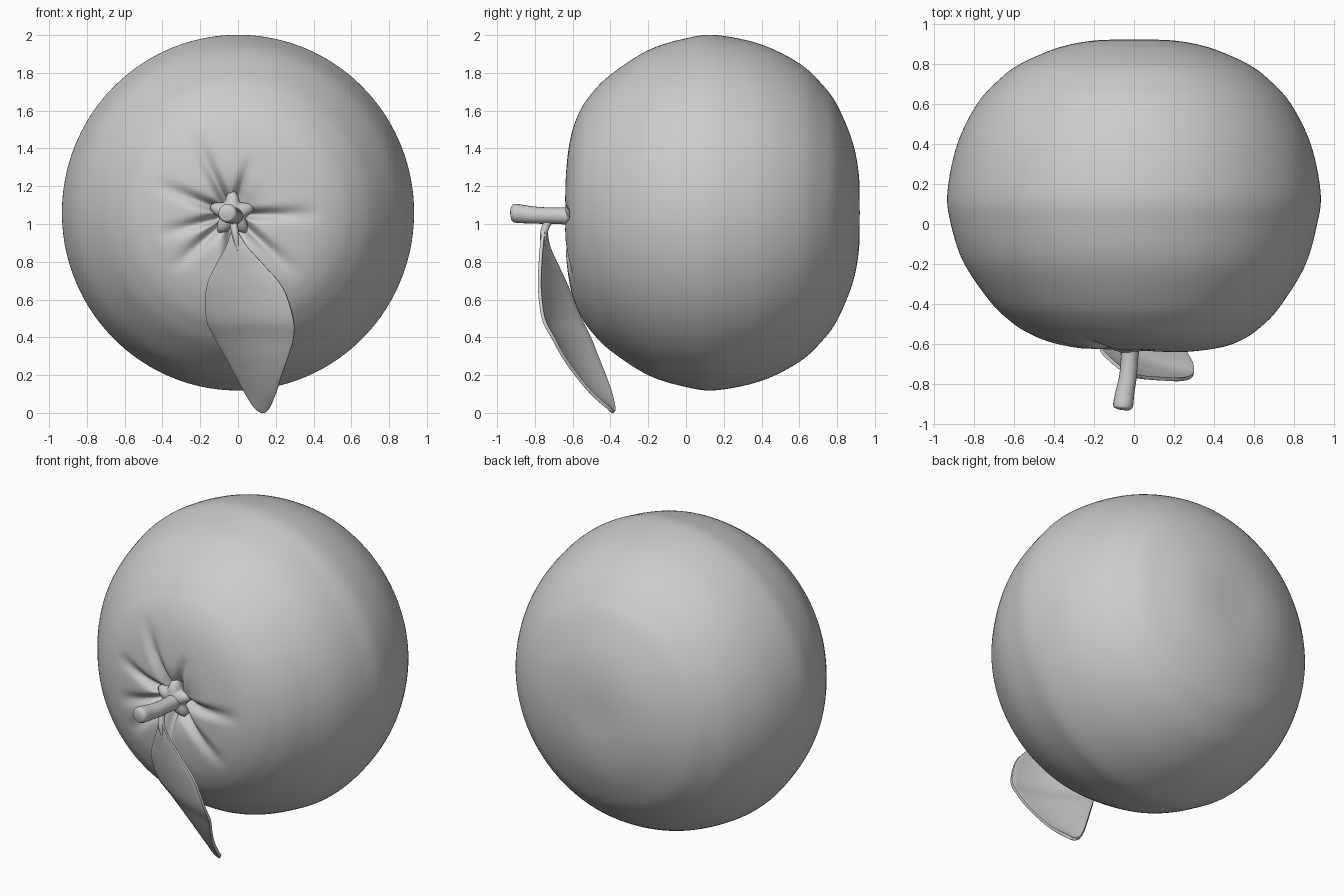
import bpy, bmesh, math
from mathutils import Vector

if "Cube" in bpy.data.objects:
    bpy.data.objects.remove(bpy.data.objects["Cube"])


def smooth_path(points, steps):
    """Catmull-Rom interpolation of tuples of any length."""
    pts = [Vector(p) for p in points]
    pts = [pts[0] * 2 - pts[1]] + pts + [pts[-1] * 2 - pts[-2]]
    out = []
    for i in range(1, len(pts) - 2):
        a, b, c, d = pts[i - 1:i + 3]
        for k in range(steps):
            t = k / steps
            out.append(0.5 * (2 * b + (c - a) * t + (2 * a - 5 * b + 4 * c - d) * t * t
                              + (3 * b - a - 3 * c + d) * t ** 3))
    out.append(pts[-2])
    return out


def skin(name, rings, closed=True, cap=False):
    """Bridge equal-length rings of points into a smooth surface."""
    bm = bmesh.new()
    rows = [[bm.verts.new(p) for p in ring] for ring in rings]
    n = len(rows[0])
    for a, b in zip(rows, rows[1:]):
        for j in range(n if closed else n - 1):
            k = (j + 1) % n
            bm.faces.new((a[j], a[k], b[k], b[j]))
    if cap:
        bm.faces.new(rows[0])
        bm.faces.new(rows[-1])
    bmesh.ops.remove_doubles(bm, verts=bm.verts, dist=1e-5)
    bmesh.ops.recalc_face_normals(bm, faces=bm.faces)
    me = bpy.data.meshes.new(name)
    bm.to_mesh(me)
    bm.free()
    me.shade_smooth()
    ob = bpy.data.objects.new(name, me)
    bpy.context.collection.objects.link(ob)
    return ob


def tube(name, points, sides=20):
    """Round tube through (x, y, z, radius) points, capped."""
    path = smooth_path(points, 6)
    rings = []
    for i, p in enumerate(path):
        t = (path[min(i + 1, len(path) - 1)].to_3d() - path[max(i - 1, 0)].to_3d()).normalized()
        u = t.cross(Vector((1, 0, 0))).normalized()
        v = t.cross(u)
        rings.append([p.to_3d() + p[3] * (math.cos(a) * u + math.sin(a) * v)
                      for a in (j * math.tau / sides for j in range(sides))])
    return skin(name, rings, cap=True)


# Fruit body: profile (y, radius) turned round the y axis, creased at the stem end
CX, CZ = -0.03, 1.05
CREASES = [(116, 0.52), (72, 0.32), (0, 0.48), (-43, 0.50), (-95, 0.4),
           (-138, 0.45), (-165, 0.42), (158, 0.46)]
profile = smooth_path([(-0.57, 0.001), (-0.595, 0.08), (-0.625, 0.16), (-0.63, 0.26),
                       (-0.605, 0.42), (-0.56, 0.54), (-0.5, 0.63), (-0.4, 0.73),
                       (-0.2, 0.86), (0, 0.923), (0.16, 0.94), (0.4, 0.89), (0.6, 0.79),
                       (0.72, 0.68), (0.8, 0.57), (0.88, 0.38), (0.915, 0.2),
                       (0.92, 0.001)], 8)


def crease_depth(x, z):
    depth = 0
    for deg, length in CREASES:
        a = math.radians(deg)
        along = (x - CX) * math.cos(a) + (z - CZ) * math.sin(a)
        side = -(x - CX) * math.sin(a) + (z - CZ) * math.cos(a)
        if 0 < along < length:
            fade = min(1, along / 0.08) * (1 - along / length)
            width = 0.018 + 0.06 * along
            depth = max(depth, 0.065 * fade * math.exp(-(side / width) ** 2))
    return depth


SEGS = 200
rings = []
for y, r in profile:
    ring = []
    front = max(0, min(1, -y / 0.6))
    for j in range(SEGS):
        a = j * math.tau / SEGS
        off = max(0, 1 - r / 0.5) * front
        x = 0.99 * r * math.cos(a) + CX * off
        z = 1.06 + r * math.sin(a) - 0.01 * off
        dy = -0.04 * x * front
        if y < -0.3:
            dy += crease_depth(x, z)
        ring.append((x, y + dy, z))
    rings.append(ring)
skin("fruit_body", rings, cap=True)

# Calyx: small domed star at the stem base
rings = []
for r, y in [(0.12, -0.55), (0.12, -0.595), (0.10, -0.62), (0.07, -0.632), (0.04, -0.64)]:
    rings.append([(CX + k * math.cos(a), y, CZ + 0.005 + k * math.sin(a))
                  for a in (j * math.tau / 60 for j in range(60))
                  for k in [r * (0.82 + 0.2 * (r / 0.12) * math.cos(5 * a - 1.57))]])
skin("calyx", rings, cap=True)

# Stem: short bent stalk with rounded tip
tube("stem", [(-0.02, -0.57, 1.04, 0.055), (-0.022, -0.66, 1.043, 0.044),
              (-0.03, -0.76, 1.045, 0.044), (-0.045, -0.84, 1.05, 0.047),
              (-0.054, -0.9, 1.057, 0.05), (-0.056, -0.92, 1.058, 0.042),
              (-0.057, -0.928, 1.058, 0.02)])

# Leaf stalk
tube("leaf_stalk", [(-0.025, -0.72, 1.03, 0.022), (-0.02, -0.745, 0.98, 0.02),
                    (-0.01, -0.755, 0.93, 0.018), (0.0, -0.755, 0.86, 0.008)], 12)

# Leaf blade: rows of left edge and right edge (z, xl, yl, xr, yr)
rows = smooth_path([(0.97, -0.03, -0.74, -0.005, -0.755), (0.88, -0.06, -0.725, 0.05, -0.765),
                    (0.78, -0.115, -0.68, 0.14, -0.772), (0.66, -0.165, -0.625, 0.24, -0.775),
                    (0.5, -0.165, -0.56, 0.293, -0.755), (0.4, -0.12, -0.51, 0.295, -0.705),
                    (0.3, -0.065, -0.47, 0.267, -0.65), (0.2, -0.01, -0.43, 0.232, -0.58),
                    (0.1, 0.045, -0.395, 0.2, -0.495), (0.03, 0.09, -0.38, 0.168, -0.415),
                    (0.006, 0.125, -0.378, 0.145, -0.388)], 4)
rings = []
for z, xl, yl, xr, yr in rows:
    ring = []
    for j in range(13):
        t = j / 12
        bow = -0.08 * (xr - xl) * 4 * t * (1 - t)
        ring.append((xl + (xr - xl) * t, yl + (yr - yl) * t + bow, z))
    rings.append(ring)
leaf = skin("leaf", rings, closed=False)
thick = leaf.modifiers.new("thickness", 'SOLIDIFY')
thick.thickness = 0.018
thick.offset = 0
bevel = leaf.modifiers.new("soft_edge", 'BEVEL')
bevel.width = 0.006
bevel.segments = 2
